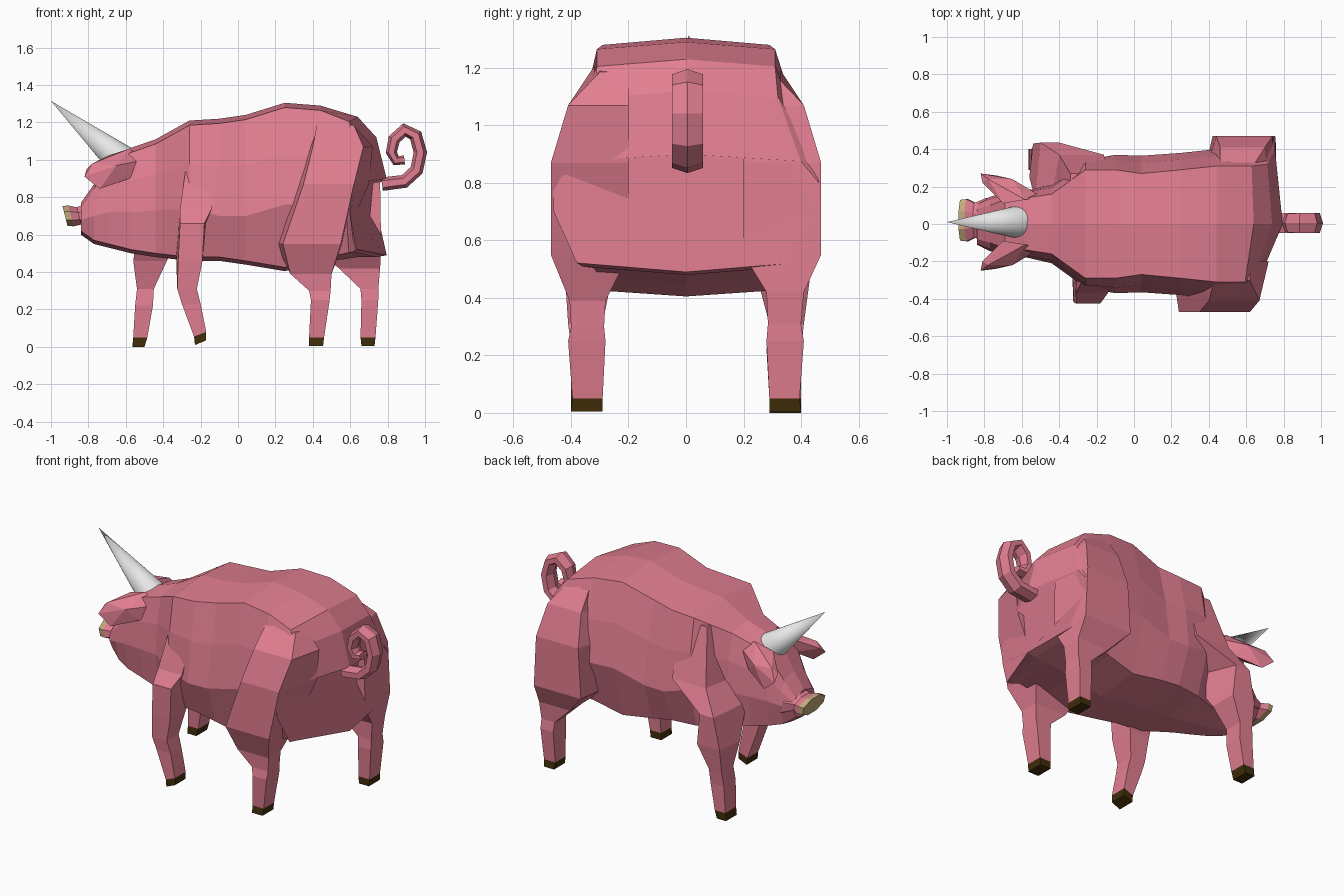
import bpy, bmesh, math
from mathutils import Vector


def material(name, rgb):
    m = bpy.data.materials.new(name)
    m.diffuse_color = (*rgb, 1)
    return m


PINK = material("pink skin", (0.76, 0.21, 0.285))
HOOF = material("dark brown hoof", (0.052, 0.027, 0.003))
TAN = material("tan snout", (0.54, 0.40, 0.20))
GREY = material("pale grey horn", (0.80, 0.80, 0.80))


def finish(bm, name, mats):
    bmesh.ops.recalc_face_normals(bm, faces=bm.faces)
    mesh = bpy.data.meshes.new(name)
    bm.to_mesh(mesh)
    bm.free()
    for m in mats:
        mesh.materials.append(m)
    ob = bpy.data.objects.new(name, mesh)
    bpy.context.collection.objects.link(ob)
    return ob


def loft(name, rings, mats, last_differs=False):
    """Skin closed rings; optionally the last segment uses the second colour."""
    bm = bmesh.new()
    vs = [[bm.verts.new(p) for p in r] for r in rings]
    n = len(rings[0])
    caps = [bm.faces.new(vs[0]), bm.faces.new(vs[-1])]
    for k, (a, b) in enumerate(zip(vs, vs[1:])):
        for i in range(n):
            f = bm.faces.new((a[i], a[(i + 1) % n], b[(i + 1) % n], b[i]))
            if last_differs and k == len(vs) - 2:
                f.material_index = 1
    if last_differs:
        caps[1].material_index = 1
    return finish(bm, name, mats)


# Body and head: x, top z, top half width, side z, half width, bottom z, bottom half width, skew
def body_ring(x, top, wt, zm, w, bot, wb, skew=0):
    half = [(wt, top - 0.025), ((wt + w) / 2 + 0.01 + 0.02 * skew, (top + zm) / 2),
            (w, zm), (wb, bot + 0.02 + 0.01 * skew)]
    pts = [(0, top)] + half + [(0, bot)] + [(-y, z) for y, z in reversed(half)]
    return [(x + skew * (0.14 * y - 0.23 * abs(y)), y, z) for y, z in pts]


loft("body", [body_ring(*r) for r in [
    (-0.84, 0.77, 0.08, 0.68, 0.11, 0.60, 0.08),
    (-0.77, 0.87, 0.10, 0.70, 0.145, 0.55, 0.11),
    (-0.69, 1.01, 0.13, 0.72, 0.17, 0.53, 0.14),
    (-0.57, 1.065, 0.14, 0.72, 0.18, 0.50, 0.15),
    (-0.44, 1.11, 0.16, 0.73, 0.21, 0.48, 0.18),
    (-0.26, 1.21, 0.29, 0.74, 0.34, 0.46, 0.26),
    (-0.10, 1.22, 0.29, 0.70, 0.37, 0.46, 0.28),
    (0.04, 1.24, 0.27, 0.70, 0.365, 0.44, 0.29),
    (0.25, 1.305, 0.29, 0.76, 0.38, 0.405, 0.29),
    (0.44, 1.29, 0.31, 0.76, 0.40, 0.45, 0.30),
    (0.64, 1.23, 0.31, 0.78, 0.44, 0.48, 0.32, 0.4),
    (0.74, 1.12, 0.32, 0.78, 0.455, 0.48, 0.36, 0.9),
    (0.795, 0.90, 0.40, 0.70, 0.46, 0.49, 0.38, 1.15)]], [PINK])


# Snout: flattened octagonal tube with a tan end plate
def snout_ring(x, z, w, h):
    return [(x - 0.25 * h * math.sin(a), 0.02 + w * math.cos(a), z + h * math.sin(a))
            for a in [math.pi / 8 + i * math.pi / 4 for i in range(8)]]


loft("snout", [snout_ring(-0.78, 0.69, 0.13, 0.09), snout_ring(-0.85, 0.70, 0.10, 0.05),
               snout_ring(-0.892, 0.70, 0.122, 0.06), snout_ring(-0.925, 0.70, 0.118, 0.058)],
     [PINK, TAN], True)


# Legs with haunch or shoulder: z, x from, x to, inner y, outer y, front inset, rear inset, tilt
def leg(name, side, rows):
    def ring(z, x0, x1, yi, yo, c=0, r=0, t=0):
        return [(x0, side * yi, z), (x0 + c, side * yo, z),
                (x1 - r, side * yo, z + t), (x1, side * yi, z + t)]
    loft(name, [ring(*r) for r in rows], [PINK, HOOF], True)


leg("hind_leg_right", -1, [
    (1.235, 0.43, 0.62, 0.20, 0.30, 0, 0, -0.05),
    (1.07, 0.36, 0.72, 0.20, 0.41, 0.04, 0.05),
    (0.87, 0.29, 0.70, 0.20, 0.47, 0.06, 0.08),
    (0.55, 0.20, 0.56, 0.20, 0.47, 0.04, 0.01),
    (0.39, 0.28, 0.50, 0.28, 0.405),
    (0.30, 0.38, 0.495, 0.285, 0.40),
    (0.25, 0.39, 0.49, 0.28, 0.41),
    (0.05, 0.38, 0.46, 0.29, 0.395),
    (0.005, 0.38, 0.455, 0.29, 0.40)])
leg("hind_leg_left", 1, [
    (1.235, 0.46, 0.63, 0.20, 0.30, 0, 0, -0.05),
    (1.07, 0.42, 0.73, 0.20, 0.41, 0.04, 0.03),
    (0.87, 0.36, 0.76, 0.20, 0.47, 0.08, 0.02),
    (0.55, 0.38, 0.765, 0.20, 0.47, 0.04, 0.01),
    (0.42, 0.54, 0.76, 0.28, 0.41),
    (0.31, 0.655, 0.75, 0.285, 0.40),
    (0.25, 0.66, 0.75, 0.28, 0.41),
    (0.05, 0.655, 0.735, 0.29, 0.395),
    (0.005, 0.66, 0.73, 0.29, 0.40)])
leg("front_leg_right", -1, [
    (0.95, -0.28, -0.12, 0.14, 0.31),
    (0.74, -0.31, -0.14, 0.15, 0.37),
    (0.66, -0.32, -0.16, 0.18, 0.425, 0.01, 0.02),
    (0.46, -0.33, -0.19, 0.26, 0.42, 0.01),
    (0.31, -0.325, -0.22, 0.29, 0.41),
    (0.23, -0.30, -0.20, 0.29, 0.40),
    (0.055, -0.235, -0.17, 0.29, 0.40, 0, 0, 0.025),
    (0.01, -0.23, -0.17, 0.29, 0.40, 0, 0, 0.025)])
leg("front_leg_left", 1, [
    (1.14, -0.34, -0.15, 0.10, 0.27),
    (0.80, -0.45, -0.14, 0.10, 0.37, 0.05, 0.02),
    (0.66, -0.53, -0.28, 0.14, 0.435, 0.03, 0.12),
    (0.46, -0.56, -0.38, 0.25, 0.43, 0.02),
    (0.31, -0.54, -0.45, 0.29, 0.41),
    (0.22, -0.55, -0.455, 0.28, 0.40),
    (0.05, -0.56, -0.485, 0.29, 0.40),
    (0.0, -0.565, -0.50, 0.29, 0.40)])

# Ears: folded flaps, hulled from a few points and mirrored
for name, side in (("ear_right", -1), ("ear_left", 1)):
    bm = bmesh.new()
    for x, y, z in [(-0.82, 0.26, 0.91), (-0.81, 0.21, 0.95), (-0.78, 0.23, 0.98),
                    (-0.70, 0.10, 1.02), (-0.58, 0.12, 1.06), (-0.50, 0.14, 1.00),
                    (-0.58, 0.18, 0.90), (-0.65, 0.23, 0.97), (-0.74, 0.25, 0.845),
                    (-0.70, 0.12, 0.93)]:
        bm.verts.new((x, side * y + 0.01, z))
    bmesh.ops.convex_hull(bm, input=bm.verts)
    loose = [v for v in bm.verts if not v.link_faces]
    bmesh.ops.delete(bm, geom=loose, context='VERTS')
    finish(bm, name, [PINK])

# Horn: long smooth cone sunk into the forehead
base, tip = Vector((-0.62, 0.01, 0.993)), Vector((-1.0, 0.01, 1.315))
bpy.ops.mesh.primitive_cone_add(vertices=32, radius1=0.088, radius2=0,
                                depth=(tip - base).length, location=(base + tip) / 2)
horn = bpy.context.object
horn.name = "horn"
horn.rotation_euler = (tip - base).to_track_quat('Z', 'Y').to_euler()
horn.data.materials.append(GREY)
bpy.ops.object.shade_smooth_by_angle()

# Tail: hexagonal tube, wider in y, following a curl
path = [Vector((x, 0.005, z)) for x, z in [
    (0.77, 0.87), (0.89, 0.885), (0.955, 0.945), (0.975, 1.04), (0.95, 1.13),
    (0.89, 1.16), (0.835, 1.11), (0.82, 1.04), (0.845, 0.995), (0.89, 1.0)]]
rings = []
for i, p in enumerate(path):
    d = (path[min(i + 1, len(path) - 1)] - path[max(i - 1, 0)]).normalized()
    n = Vector((-d.z, 0, d.x))
    s = 1.0 if i < 6 else 1 - 0.08 * (i - 5)
    rings.append([p + s * (n * 0.036 * math.sin(a) + Vector((0, 0.062 * math.cos(a), 0)))
                  for a in [math.pi / 6 + k * math.pi / 3 for k in range(6)]])
loft("tail", rings, [PINK])
